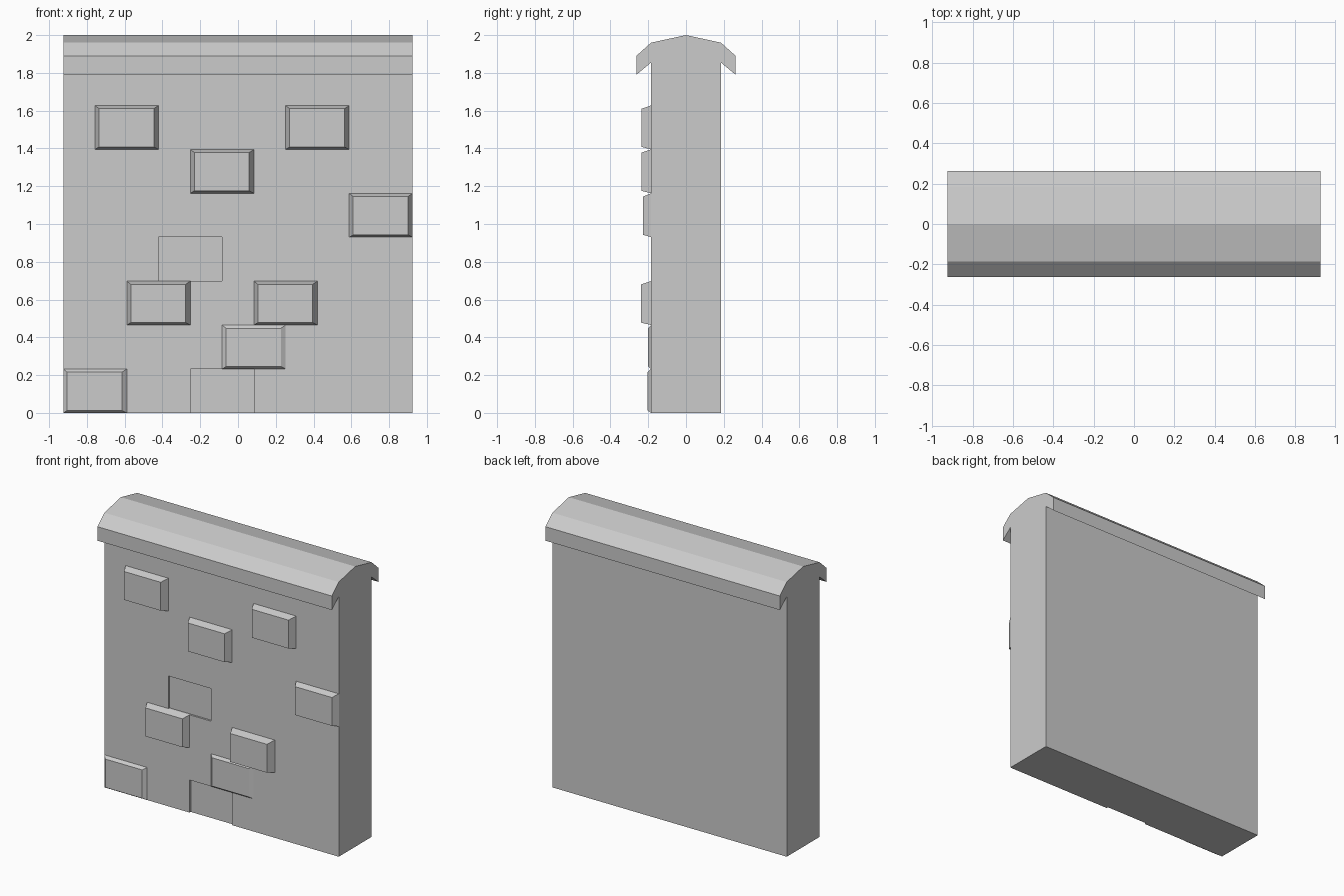
import bpy
import bmesh

cube = bpy.data.objects.get("Cube")
if cube:
    bpy.data.objects.remove(cube, do_unlink=True)

stone = bpy.data.materials.new("grey stone")
stone.use_nodes = True
grey = (0.6, 0.6, 0.6, 1)
stone.diffuse_color = grey
stone.node_tree.nodes["Principled BSDF"].inputs["Base Color"].default_value = grey

HALF_W = 0.925            # half the wall width
HALF_D = 0.185            # half the wall thickness
COL = HALF_W * 2 / 11     # half a brick wide
ROW = 0.2325              # one brick course


def make_object(name, bm):
    bmesh.ops.recalc_face_normals(bm, faces=bm.faces[:])
    mesh = bpy.data.meshes.new(name)
    bm.to_mesh(mesh)
    bm.free()
    mesh.materials.append(stone)
    obj = bpy.data.objects.new(name, mesh)
    bpy.context.scene.collection.objects.link(obj)
    return obj


def loft(name, first, second):
    """Solid joining two matching outlines."""
    bm = bmesh.new()
    a = [bm.verts.new(p) for p in first]
    b = [bm.verts.new(p) for p in second]
    bm.faces.new(a)
    bm.faces.new(b[::-1])
    for i in range(len(a)):
        j = (i + 1) % len(a)
        bm.faces.new((a[i], a[j], b[j], b[i]))
    return make_object(name, bm)


def rect(x0, x1, z0, z1, y):
    return [(x0, y, z0), (x1, y, z0), (x1, y, z1), (x0, y, z1)]


def cell(col, row):
    x = -HALF_W + col * COL
    return x, x + 2 * COL, row * ROW, (row + 1) * ROW


# Wall and its overhanging faceted coping share one mirrored cross-section
side = [(HALF_D, 0), (HALF_D, 1.855), (0.263, 1.79), (0.263, 1.89), (HALF_D, 1.96)]
section = side + [(0, 2)] + [(-y, z) for y, z in reversed(side)]
wall = loft("wall_with_coping",
            [(-HALF_W, y, z) for y, z in section],
            [(HALF_W, y, z) for y, z in section])

# Sunken bricks: (column, row)
for col, row in [(3, 3), (4, 0)]:
    x0, x1, z0, z1 = cell(col, row)
    if row == 0:
        z0 = -0.1
    cutter = loft("recess_cutter", rect(x0, x1, z0, z1, -0.3),
                  rect(x0, x1, z0, z1, -HALF_D + 0.013))
    cutter.hide_render = True
    cutter.hide_set(True)
    cut = wall.modifiers.new("recess", "BOOLEAN")
    cut.operation = "DIFFERENCE"
    cut.solver = "EXACT"
    cut.object = cutter

# Raised bricks with chamfered rims: (column, row, height above the wall)
bricks = [(1, 6, 0.05), (7, 6, 0.05), (4, 5, 0.05), (9, 4, 0.042),
          (2, 2, 0.047), (6, 2, 0.053), (5, 1, 0.016), (0, 0, 0.02)]
for n, (col, row, height) in enumerate(bricks, 1):
    x0, x1, z0, z1 = cell(col, row)
    loft(f"raised_brick_{n}", rect(x0, x1, z0, z1, -HALF_D),
         rect(x0 + 0.021, x1 - 0.025, z0 + 0.013, z1 - 0.017, -HALF_D - height))
